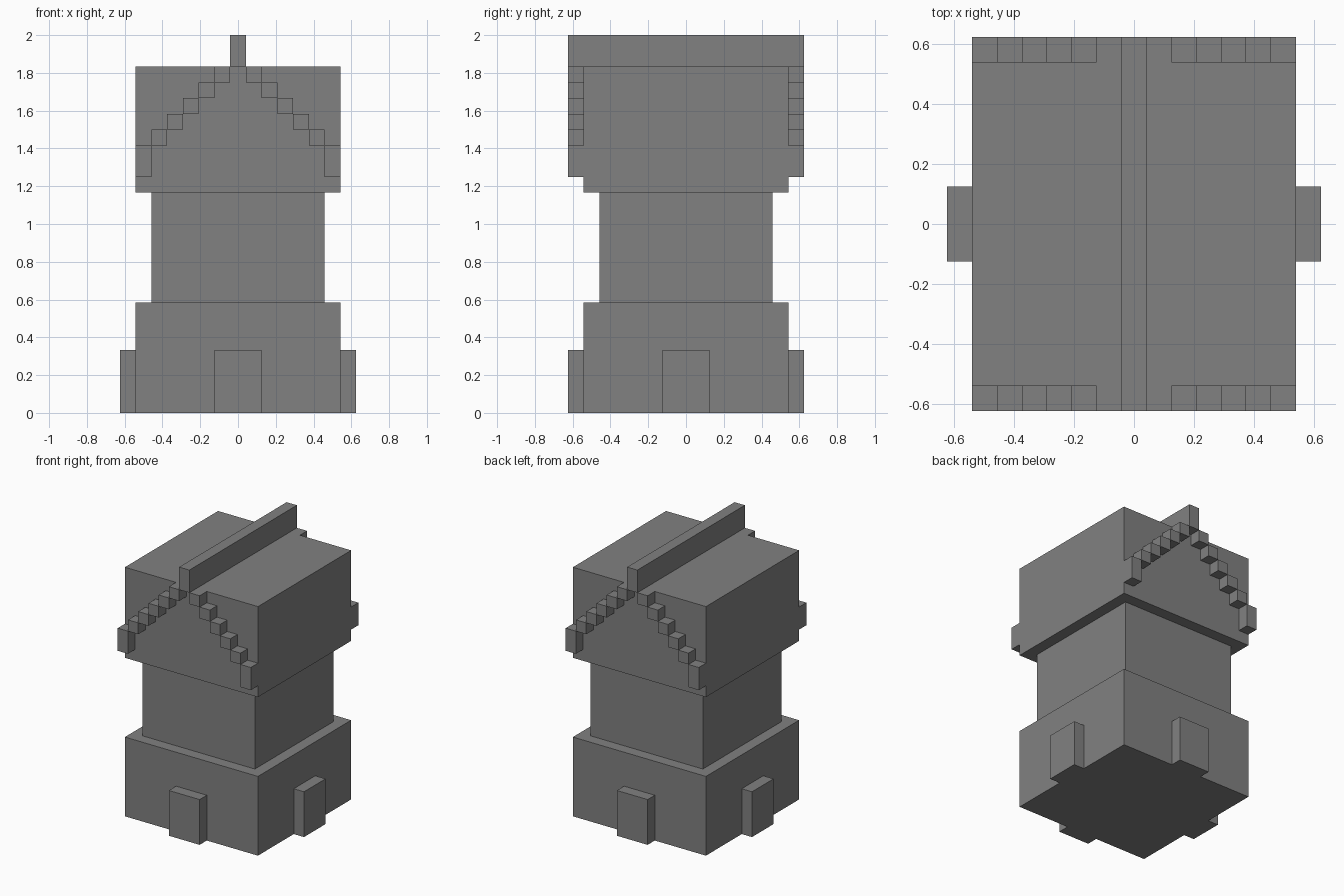
import bpy

cube = bpy.data.objects.get("Cube")
if cube:
    bpy.data.objects.remove(cube, do_unlink=True)

U = 1 / 12  # one building block

# Single flat colour
stone = bpy.data.materials.new("grey_stone")
stone.use_nodes = True
grey = (0.22, 0.22, 0.22, 1)
stone.diffuse_color = grey
stone.node_tree.nodes["Principled BSDF"].inputs["Base Color"].default_value = grey


def box(name, x, y, z):
    """Box from (min, max) ranges given in blocks."""
    ranges = (x, y, z)
    bpy.ops.mesh.primitive_cube_add(size=1, location=[(a + b) / 2 * U for a, b in ranges])
    ob = bpy.context.object
    ob.name = ob.data.name = name
    ob.scale = [(b - a) * U for a, b in ranges]
    bpy.ops.object.transform_apply(location=False, rotation=False, scale=True)
    ob.data.materials.append(stone)
    return ob


def square_block(name, half, bottom, top):
    return box(name, (-half, half), (-half, half), (bottom, top))


# Stacked tower body
square_block("base", 6.5, 0, 7)
square_block("middle", 5.5, 7, 14)
square_block("upper_storey", 6.5, 14, 22)

# Roof ridge running front to back
box("roof_ridge", (-0.5, 0.5), (-7.5, 7.5), (22, 24))

# Door slabs on all four sides
for side, s in (("front", -1), ("back", 1)):
    box(side + "_door", (-1.5, 1.5), sorted((s * 6.5, s * 7.5)), (0, 4))
for side, s in (("right", -1), ("left", 1)):
    box(side + "_door", sorted((s * 6.5, s * 7.5)), (-1.5, 1.5), (0, 4))

# Stepped gable trim on the front and back, with a taller end block
for face, sy in (("front", -1), ("back", 1)):
    for side, sx in (("right", -1), ("left", 1)):
        for i in range(6):
            top = 22 - i
            bottom = top - (2 if i == 5 else 1)
            box(f"{face}_{side}_gable_step_{i + 1}",
                sorted((sx * (i + 0.5), sx * (i + 1.5))),
                sorted((sy * 6.5, sy * 7.5)),
                (bottom, top))
